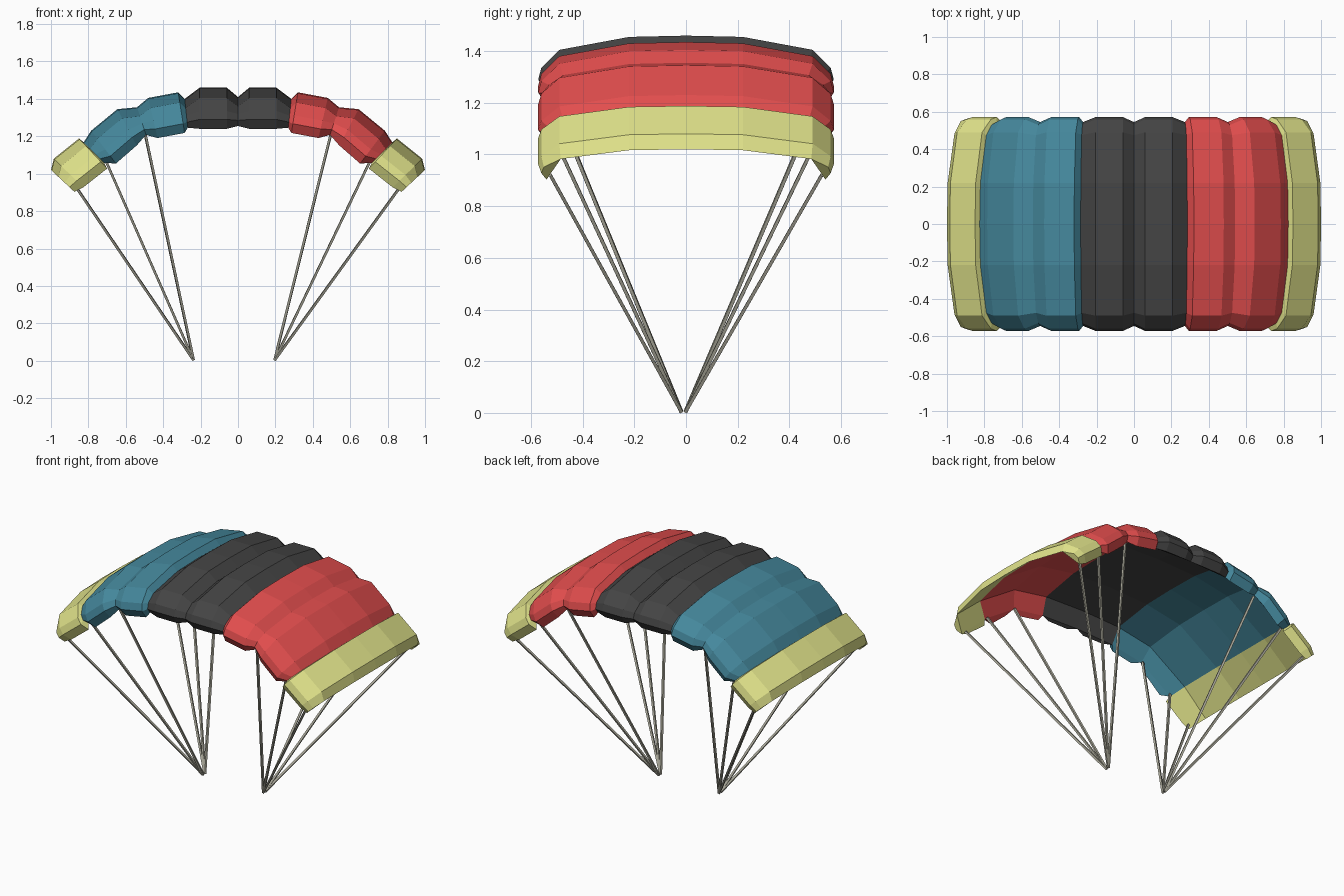
import bpy, bmesh, math
from mathutils import Vector

if "Cube" in bpy.data.objects:
    bpy.data.objects.remove(bpy.data.objects["Cube"])

def material(name, rgb):
    m = bpy.data.materials.new(name)
    m.diffuse_color = (*rgb, 1)
    m.use_nodes = True
    m.node_tree.nodes["Principled BSDF"].inputs["Base Color"].default_value = m.diffuse_color
    return m

yellow = material("pale_yellow", (0.76, 0.78, 0.26))
blue = material("teal_blue", (0.06, 0.25, 0.34))
black = material("charcoal", (0.06, 0.06, 0.06))
red = material("red", (0.76, 0.075, 0.075))
cord = material("cord_grey", (0.45, 0.44, 0.36))

# Canopy arc, right half: x, z, lean in degrees; seam, ridge, ridge, seam, ...
half = [(0, 1.41, 0), (.06, 1.46, 0), (.205, 1.46, 0),
        (.285, 1.40, 6), (.32, 1.435, 9), (.48, 1.405, 13),
        (.54, 1.355, 18), (.645, 1.345, 28), (.785, 1.23, 37),
        (.825, 1.168, 45), (.85, 1.188, 43), (.985, 1.08, 46),
        (1.0, 1.02, 47)]
stations = [(-x, z, -a) for x, z, a in half[:0:-1]] + half

# Fore-aft sections: y, drop along the arc normal
ridge = [(0, 0), (.22, .005), (.49, .055), (.56, .125), (.572, .17), (.54, .22)]
seam = [(0, 0), (.22, .005), (.475, .05), (.53, .09), (.545, .125), (.52, .155)]
tip = [(0, 0), (.22, .005), (.485, .055), (.55, .10), (.56, .135), (.54, .172)]

def full(sec):
    return [(-y, d) for y, d in sec[:0:-1]] + sec

# Canopy: puffed outer skin per cell, smooth inner skin between seams
bm = bmesh.new()
cols = []
for i, (x, z, a) in enumerate(stations):
    n = Vector((math.sin(math.radians(a)), 0, math.cos(math.radians(a))))
    end = i in (0, len(stations) - 1)
    sec = full(tip if end else seam if i % 3 == 0 else ridge)
    cols.append([bm.verts.new(Vector((x, y, z)) - n * d) for y, d in sec])

cell_colours = [0, 1, 1, 2, 2, 3, 3, 0]
rows = len(cols[0])
inner = [0] + list(range(3, rows - 3)) + [rows - 1]
for c, colour in enumerate(cell_colours):
    group = cols[3 * c:3 * c + 4]
    faces = []
    for j in range(rows - 1):
        for p, q in zip(group, group[1:]):
            faces.append(bm.faces.new((p[j], q[j], q[j + 1], p[j + 1])))
    p, q = group[0], group[3]
    for j, k in zip(inner, inner[1:]):
        faces.append(bm.faces.new((p[k], q[k], q[j], p[j])))
    # front and back rims closing the cell
    faces.append(bm.faces.new([g[0] for g in reversed(group)]))
    faces.append(bm.faces.new([g[-1] for g in group]))
    # lip caps at the canopy tips
    if c in (0, 7):
        g = p if c == 0 else q
        faces += [bm.faces.new(g[:4]), bm.faces.new(g[-4:])]
    for f in faces:
        f.material_index = colour
bmesh.ops.recalc_face_normals(bm, faces=bm.faces)
me = bpy.data.meshes.new("canopy")
bm.to_mesh(me)
bm.free()
for m in (yellow, blue, black, red):
    me.materials.append(m)
bpy.context.collection.objects.link(bpy.data.objects.new("canopy", me))

# Suspension lines: three per side, front and back
def line(name, a, b, r=0.009):
    a, b = Vector(a), Vector(b)
    d = b - a
    bpy.ops.mesh.primitive_cylinder_add(vertices=4, radius=r, depth=d.length,
                                        location=(a + b) / 2)
    o = bpy.context.object
    o.name = name
    o.rotation_euler = d.to_track_quat('Z', 'Y').to_euler()
    o.data.materials.append(cord)

tops = [(.495, 1.205, .51), (.705, 1.065, .51), (.86, .92, .525)]
for sx, side, foot in ((-1, "left", -.238), (1, "right", .196)):
    for sy, end, fy in ((-1, "front", -.018), (1, "back", -.002)):
        for k, (x, z, y) in enumerate(tops):
            line(f"{side}_{end}_line_{k + 1}", (foot, fy, .004),
                 (sx * x, sy * y, z))
